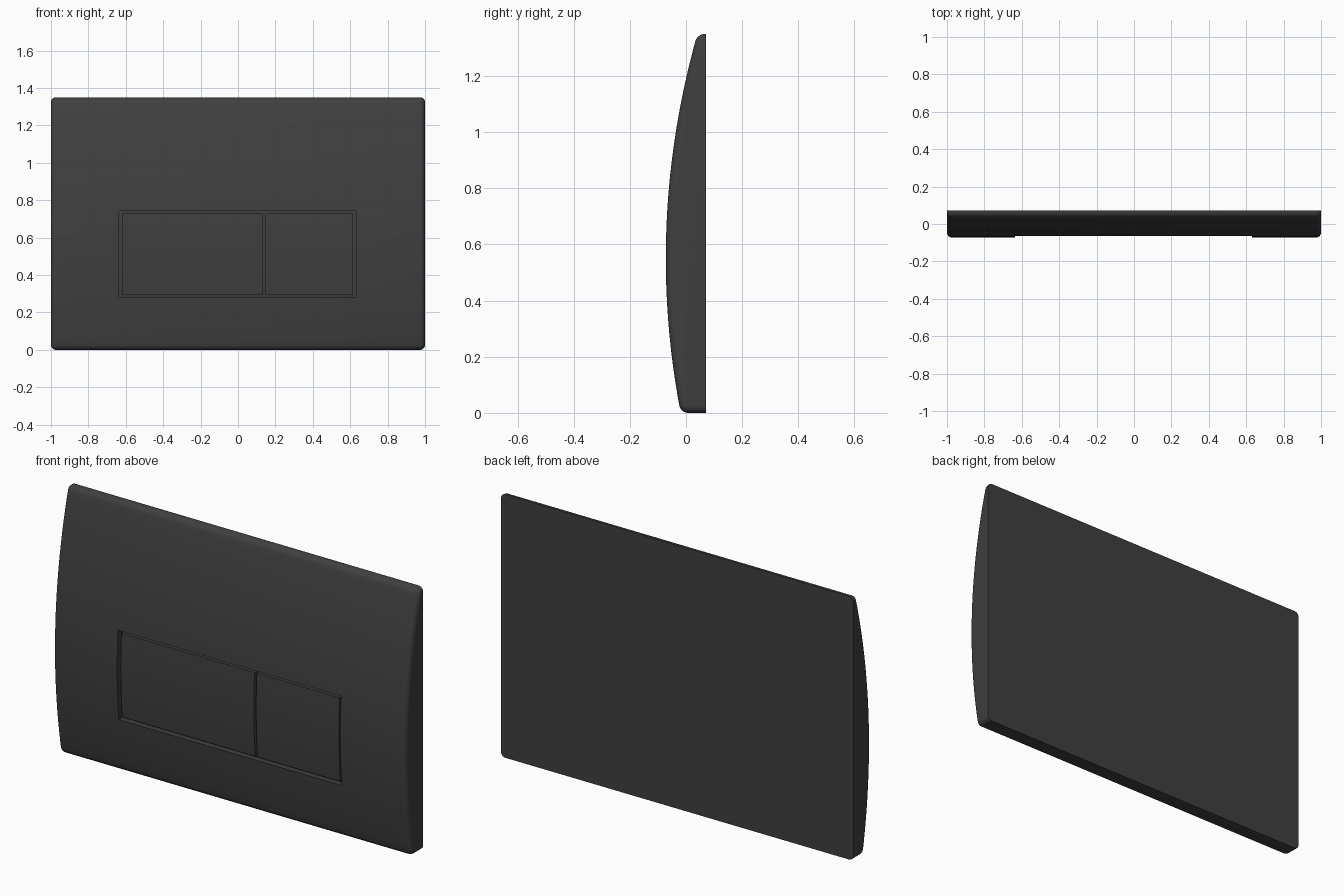
import bpy
import bmesh

if "Cube" in bpy.data.objects:
    bpy.data.objects.remove(bpy.data.objects["Cube"], do_unlink=True)

BACK = 0.072      # y of the flat back
HEIGHT = 1.35

charcoal = bpy.data.materials.new("charcoal")
charcoal.use_nodes = True
color = (0.05, 0.05, 0.05, 1)
charcoal.diffuse_color = color
charcoal.node_tree.nodes["Principled BSDF"].inputs["Base Color"].default_value = color


def bow(z):
    """Front surface of the plate, a shallow vertical arc."""
    return -0.072 + (z - 0.55) ** 2 / 5.7


def bowed_slab(name, x0, x1, z0, z1, front, back, steps):
    """Closed slab whose front and back follow functions of z."""
    bm = bmesh.new()
    zs = [z0 + (z1 - z0) * i / steps for i in range(steps + 1)]
    outline = [(front(z), z) for z in zs]
    rear = [(back(z), z) for z in reversed(zs)]
    if abs(back(z0) - back((z0 + z1) / 2)) < 1e-6:
        rear = [rear[0], rear[-1]]
    outline += rear
    rings = [[bm.verts.new((x, y, z)) for y, z in outline] for x in (x0, x1)]
    count = len(outline)
    for i in range(count):
        j = (i + 1) % count
        bm.faces.new((rings[0][i], rings[0][j], rings[1][j], rings[1][i]))
    for ring in rings:
        bm.faces.new(ring)
    bmesh.ops.recalc_face_normals(bm, faces=bm.faces)
    mesh = bpy.data.meshes.new(name)
    bm.to_mesh(mesh)
    bm.free()
    obj = bpy.data.objects.new(name, mesh)
    mesh.materials.append(charcoal)
    bpy.context.collection.objects.link(obj)
    return obj


def activate(obj):
    bpy.ops.object.select_all(action='DESELECT')
    obj.select_set(True)
    bpy.context.view_layer.objects.active = obj


def round_edges(obj, radius, segments):
    """Round the front rim and the four corners, keeping the back crisp."""
    bm = bmesh.new()
    bm.from_mesh(obj.data)
    edges = [e for e in bm.edges
             if e.calc_face_angle(0) > 0.8
             and not all(v.co.y > BACK - 1e-4 for v in e.verts)]
    bmesh.ops.bevel(bm, geom=edges, offset=radius, segments=segments,
                    profile=0.5, affect='EDGES', clamp_overlap=True)
    bm.to_mesh(obj.data)
    bm.free()


# Bowed cover plate
plate = bowed_slab("cover_plate", -1, 1, 0, HEIGHT, bow, lambda z: BACK, 24)
round_edges(plate, 0.026, 5)

# Shallow pocket for the buttons
cutter = bowed_slab("pocket_cutter", -0.635, 0.63, 0.282, 0.742,
                    lambda z: -0.2, lambda z: bow(z) + 0.03, 10)
cutter.hide_render = True
cut = plate.modifiers.new("pocket", 'BOOLEAN')
cut.operation = 'DIFFERENCE'
cut.solver = 'EXACT'
cut.object = cutter
activate(plate)
bpy.ops.object.modifier_apply(modifier=cut.name)
bpy.data.objects.remove(cutter, do_unlink=True)

# Two push buttons, slightly sunk
parts = [plate]
for name, x0, x1 in (("large_button", -0.621, 0.134), ("small_button", 0.147, 0.616)):
    parts.append(bowed_slab(name, x0, x1, 0.296, 0.728,
                            lambda z: bow(z) + 0.009, lambda z: bow(z) + 0.035, 10))

for obj in parts:
    activate(obj)
    bpy.ops.object.shade_smooth_by_angle(angle=0.6)
